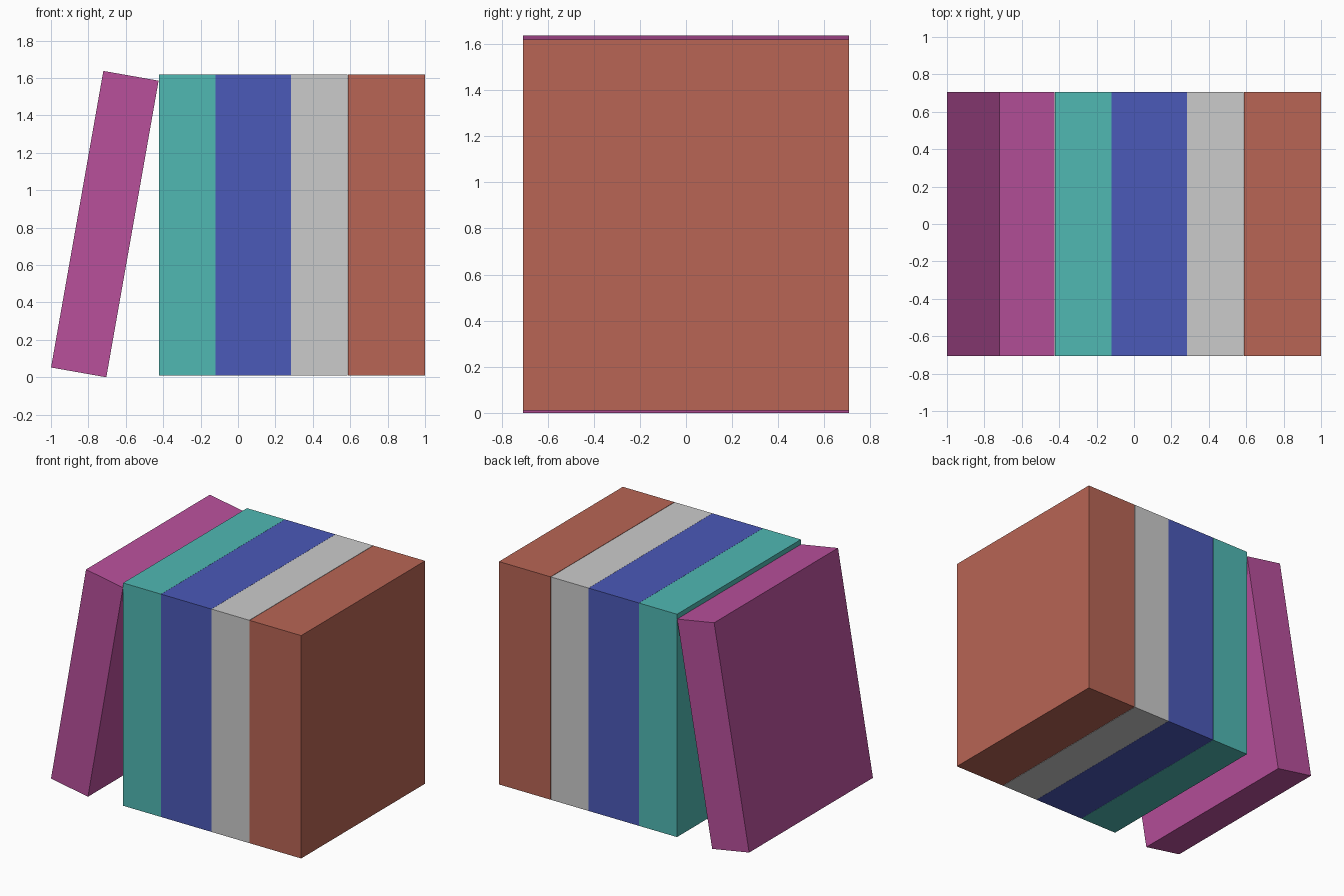
import bpy
from math import radians

if "Cube" in bpy.data.objects:
    bpy.data.objects.remove(bpy.data.objects["Cube"])

DEPTH, HEIGHT = 1.414, 1.61


def book(name, x, z, width, color=None, lean=0.0):
    """Plain closed book block centred at (x, 0, z)."""
    bpy.ops.mesh.primitive_cube_add(size=1, location=(x, 0, z), rotation=(0, lean, 0))
    ob = bpy.context.object
    ob.name = name
    ob.scale = (width, DEPTH, HEIGHT)
    bpy.ops.object.transform_apply(location=False, rotation=False, scale=True)
    if color:
        mat = bpy.data.materials.new(name + "_cover")
        mat.diffuse_color = (*color, 1)
        mat.use_nodes = True
        mat.node_tree.nodes["Principled BSDF"].inputs["Base Color"].default_value = mat.diffuse_color
        ob.data.materials.append(mat)


# Upright row: name, left edge, right edge, colour
row = [
    ("teal_book", -0.423, -0.12, (0.08, 0.48, 0.45)),
    ("blue_book", -0.119, 0.283, (0.07, 0.10, 0.48)),
    ("grey_book", 0.284, 0.585, None),
    ("red_book", 0.588, 1.0, (0.48, 0.13, 0.09)),
]
for name, left, right, color in row:
    book(name, (left + right) / 2, 0.815, right - left, color)

# Book leaning against the row
book("leaning_book", -0.712, 0.819, 0.30, (0.48, 0.08, 0.33), radians(10))
